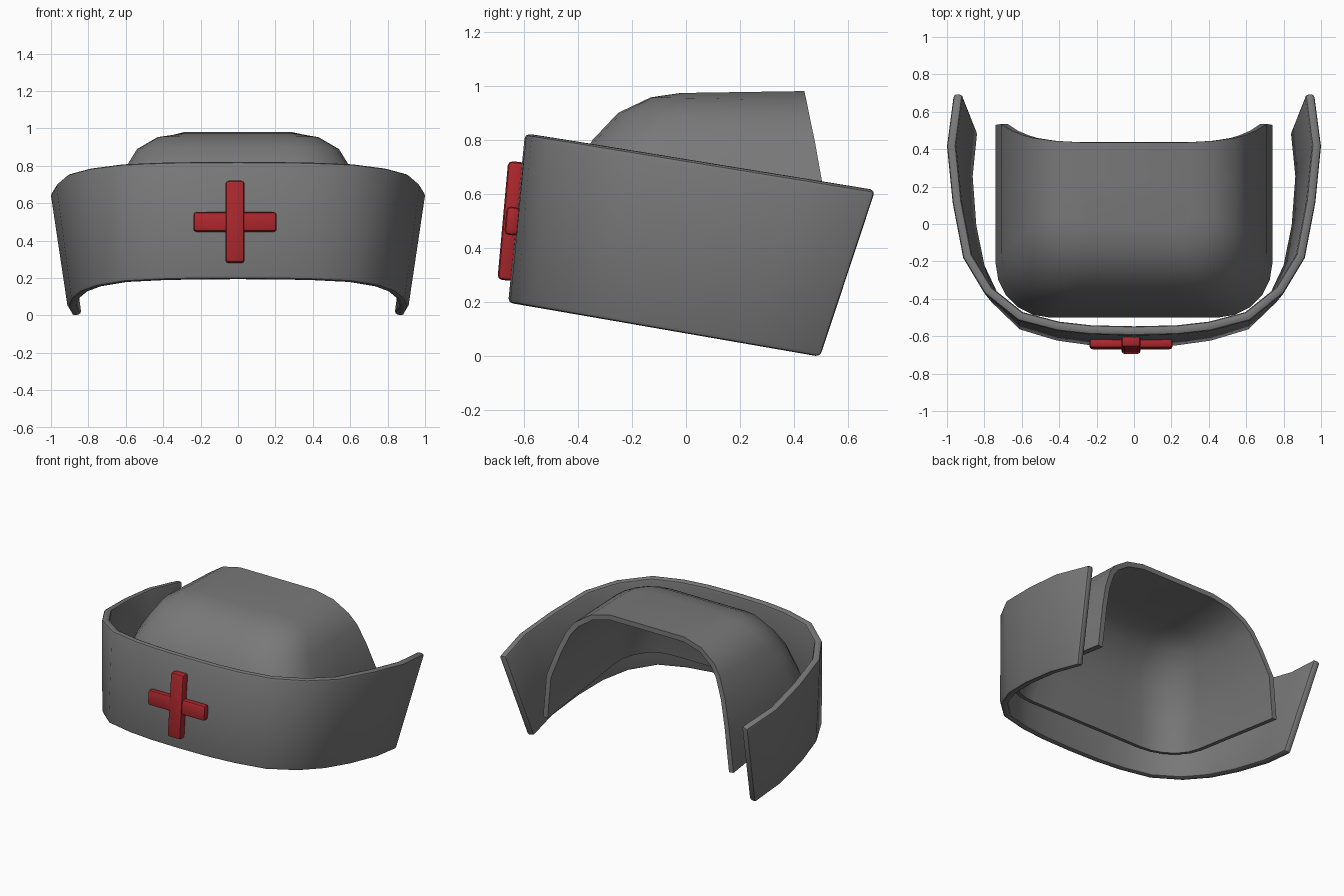
import bpy, math

if "Cube" in bpy.data.objects:
    bpy.data.objects.remove(bpy.data.objects["Cube"])


def material(name, rgb):
    m = bpy.data.materials.new(name)
    m.diffuse_color = (*rgb, 1)
    m.use_nodes = True
    m.node_tree.nodes["Principled BSDF"].inputs["Base Color"].default_value = m.diffuse_color
    return m


grey = material("dark_grey", (.19, .19, .19))
red = material("red", (.40, .02, .025))


def mirrored(half):
    """Full left-to-right path from a right half that starts on x = 0."""
    return [(-x, y, z) for x, y, z in reversed(half[1:])] + half


def finish(obj, mat, thickness=0, bevel=0.0, angle=35):
    obj.data.materials.append(mat)
    bpy.ops.object.select_all(action='DESELECT')
    obj.select_set(True)
    bpy.context.view_layer.objects.active = obj
    if thickness:
        m = obj.modifiers.new("wall", 'SOLIDIFY')
        m.thickness, m.offset, m.use_even_offset = thickness, -1, True
        bpy.ops.object.modifier_apply(modifier=m.name)
    if bevel:
        m = obj.modifiers.new("round", 'BEVEL')
        m.width, m.segments, m.limit_method = bevel, 2, 'ANGLE'
        m.angle_limit = math.radians(50)
        bpy.ops.object.modifier_apply(modifier=m.name)
    bpy.ops.object.shade_smooth_by_angle(angle=math.radians(angle))


def loft(name, rings, cap, thickness, bevel):
    """Open strip through equal-length paths, thickened inward."""
    n = len(rings[0])
    verts = [p for r in rings for p in r]
    faces = [(k * n + i, k * n + i + 1, (k + 1) * n + i + 1, (k + 1) * n + i)
             for k in range(len(rings) - 1) for i in range(n - 1)]
    if cap:
        faces.append(tuple(range((len(rings) - 1) * n, len(rings) * n)))
    me = bpy.data.meshes.new(name)
    me.from_pydata(verts, [], faces)
    obj = bpy.data.objects.new(name, me)
    bpy.context.collection.objects.link(obj)
    finish(obj, grey, thickness, bevel)


# Flared, tilted brim band, open at the back
low = [(0, -.657), (.23, -.65), (.41, -.625), (.61, -.565), (.76, -.42),
       (.845, -.24), (.89, -.02), (.91, .25), (.885, .497)]
high = [(0, -.595), (.23, -.59), (.41, -.57), (.62, -.515), (.80, -.37),
        (.915, -.18), (.972, .12), (1.002, .42), (.965, .70)]
band_low = [(x, y, .197 - .174 * (y + .657)) for x, y in low]
band_high = [(x, y, .822 - .164 * (y + .595)) for x, y in high]
loft("brim_band", [mirrored(band_low), mirrored(band_high)], False, .05, .017)

# Crown shell: rounded U rings (half width, front y, back y, front z, back z, corner)
levels = [(.74, -.50, .53, .32, .18, .29), (.71, -.46, .535, .53, .48, .30),
          (.655, -.405, .50, .70, .66, .30), (.595, -.345, .475, .80, .80, .28),
          (.54, -.25, .46, .90, .87, .25), (.43, -.13, .445, .957, .945, .17),
          (.29, -.02, .437, .973, .98, .06)]
rings = []
for w, f, b, zf, zb, r in levels:
    flat = [(0, f), ((w - r) * .6, f)]
    for i in range(6):
        a = math.pi / 2 * i / 5
        flat.append((w - r + r * math.sin(a), f + r - r * math.cos(a)))
    flat += [(w, f + r + (b - f - r) * t) for t in (.5, 1)]
    rings.append(mirrored([(x, y, zf + (zb - zf) * (y - f) / (b - f)) for x, y in flat]))
loft("crown", rings, True, .035, 0)

# Red cross badge, leaning with the front of the band
for name, size, y in (("cross_upright", (.102, .064, .44), -.645),
                      ("cross_bar", (.445, .05, .105), -.642)):
    bpy.ops.mesh.primitive_cube_add(size=1, location=(-.016, y, .50))
    obj = bpy.context.object
    obj.name = name
    obj.scale = size
    bpy.ops.object.transform_apply(location=False, rotation=False, scale=True)
    obj.rotation_euler.x = -.09
    finish(obj, red, 0, .017)
